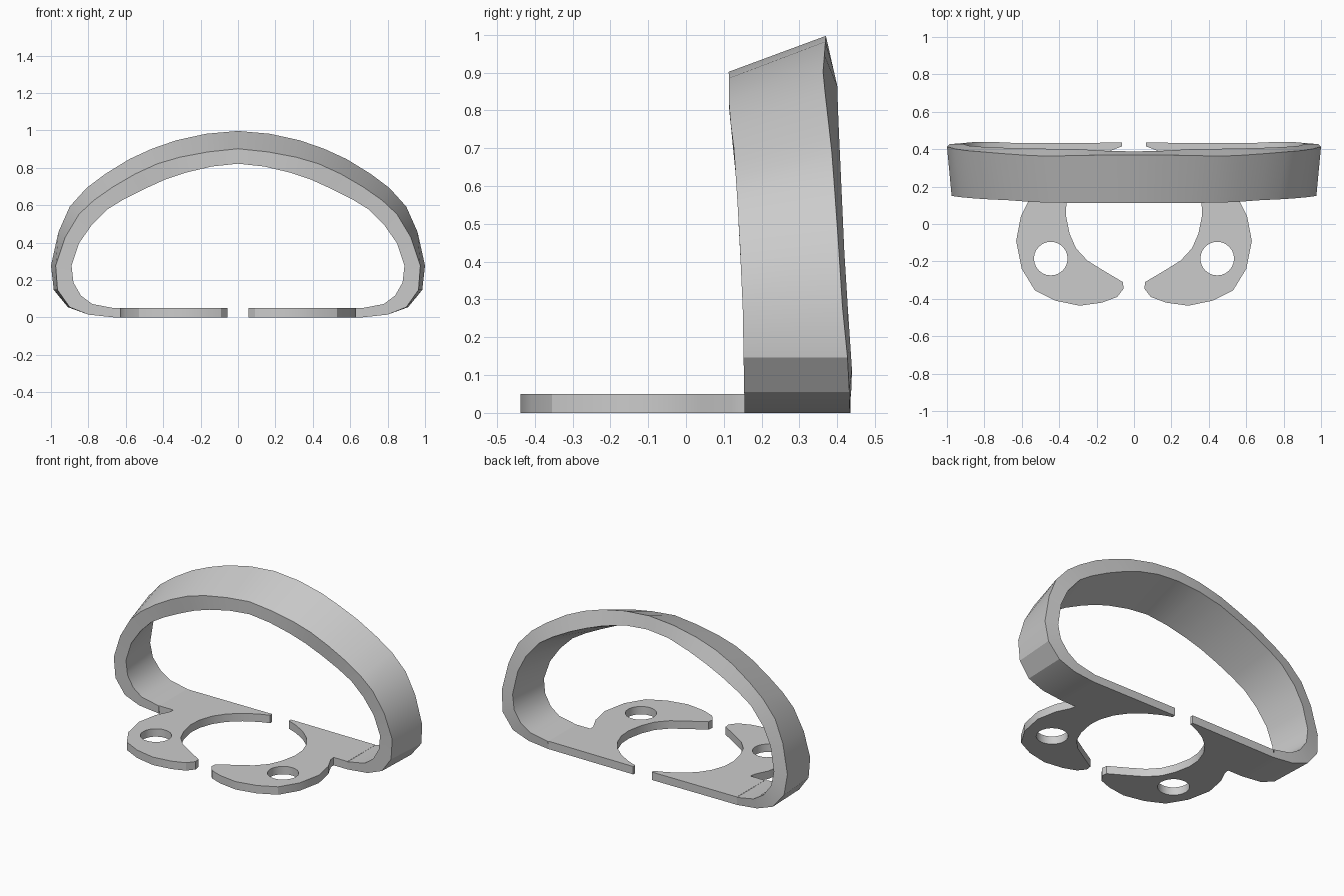
import bpy, bmesh, math

if "Cube" in bpy.data.objects:
    bpy.data.objects.remove(bpy.data.objects["Cube"])


def lerp(table, z):
    # piecewise linear lookup of y for a height z
    for (z0, y0), (z1, y1) in zip(table, table[1:]):
        if z <= z1:
            t = max(0, (z - z0) / (z1 - z0))
            return y0 + (y1 - y0) * t
    return table[-1][1]


def finish(name, bm):
    # turn a right half into a mirrored, angle-smoothed object
    bmesh.ops.recalc_face_normals(bm, faces=bm.faces)
    me = bpy.data.meshes.new(name)
    bm.to_mesh(me)
    bm.free()
    ob = bpy.data.objects.new(name, me)
    bpy.context.collection.objects.link(ob)
    bpy.ops.object.select_all(action='DESELECT')
    ob.select_set(True)
    bpy.context.view_layer.objects.active = ob
    bpy.ops.object.shade_smooth_by_angle(angle=math.radians(30))
    ob.modifiers.new("mirror", 'MIRROR').use_axis[0] = True
    return ob


# Arched band: (x, z) profiles from the crown down to the foot
outer_back = [(0, 1), (.17, .985), (.33, .95), (.46, .905), (.58, .85), (.71, .77), (.81, .695),
              (.90, .595), (.96, .46), (1, .28), (.985, .15), (.91, .058), (.80, .018), (.66, .003)]
outer_front = [(0, .905), (.16, .888), (.31, .86), (.43, .825), (.55, .77), (.67, .70), (.77, .63),
               (.85, .555), (.925, .43), (.975, .28), (.965, .15), (.90, .058), (.80, .018), (.66, .003)]
inner_front = [(0, .825), (.14, .81), (.28, .777), (.39, .74), (.50, .69), (.61, .635), (.70, .58),
               (.78, .50), (.85, .40), (.89, .28), (.88, .19), (.84, .12), (.78, .075), (.66, .052)]
inner_back = [(i[0] + b[0] - f[0], i[1] + b[1] - f[1])
              for i, b, f in zip(inner_front, outer_back, outer_front)]
# depth of the front and back rims by height
front_y = [(0, .155), (.28, .15), (.5, .14), (.7, .127), (.8, .114), (.905, .113)]
outer_y = [(0, .432), (.1, .432), (.3, .412), (.5, .4), (.7, .385), (.9, .362), (1, .37)]
inner_y = [(0, .432), (.1, .44), (.4, .42), (.8, .402), (.87, .4), (.92, .388)]

bm = bmesh.new()
rings = []
for ob_, of_, if_, ib_ in zip(outer_back, outer_front, inner_front, inner_back):
    ring = []
    for (x, z), table in ((ob_, outer_y), (of_, front_y), (if_, front_y), (ib_, inner_y)):
        ring.append(bm.verts.new((x, lerp(table, z), z)))
    rings.append(ring)
for a, b in zip(rings, rings[1:]):
    for i in range(4):
        j = (i + 1) % 4
        bm.faces.new((a[i], a[j], b[j], b[i]))
finish("arched_band", bm)

# Base plate: half outline with a round hole, ending where the band begins
outline = [(.66, .432), (.065, .435), (.065, .415), (.13, .39), (.21, .345), (.28, .285), (.33, .215),
           (.36, .13), (.365, .05), (.345, -.05), (.31, -.13), (.25, -.195), (.17, -.245),
           (.06, -.31), (.055, -.345), (.09, -.39), (.17, -.42), (.29, -.437), (.42, -.41),
           (.53, -.355), (.60, -.24), (.63, -.09), (.605, .04), (.565, .12), (.56, .155), (.66, .155)]
hole = [(.445 + .09 * math.cos(a * math.tau / 24), -.185 + .09 * math.sin(a * math.tau / 24))
        for a in range(24)]
bm = bmesh.new()
edges = []
for loop in (outline, hole):
    vs = [bm.verts.new((x, y, .003)) for x, y in loop]
    edges += [bm.edges.new((vs[i], vs[i - 1])) for i in range(len(vs))]
bmesh.ops.triangle_fill(bm, edges=edges, use_beauty=True)
new = bmesh.ops.extrude_face_region(bm, geom=bm.faces[:], use_keep_orig=True)["geom"]
bmesh.ops.translate(bm, vec=(0, 0, .05), verts=[g for g in new if isinstance(g, bmesh.types.BMVert)])
bmesh.ops.recalc_face_normals(bm, faces=bm.faces)
# open the seam where the plate runs into the band
seam = [f for f in bm.faces if all(abs(v.co.x - .66) < 1e-4 for v in f.verts)]
bmesh.ops.delete(bm, geom=seam, context='FACES')
finish("base_plate", bm)

# Set both parts on the ground
for ob in bpy.context.collection.objects:
    ob.location.z = -.003
